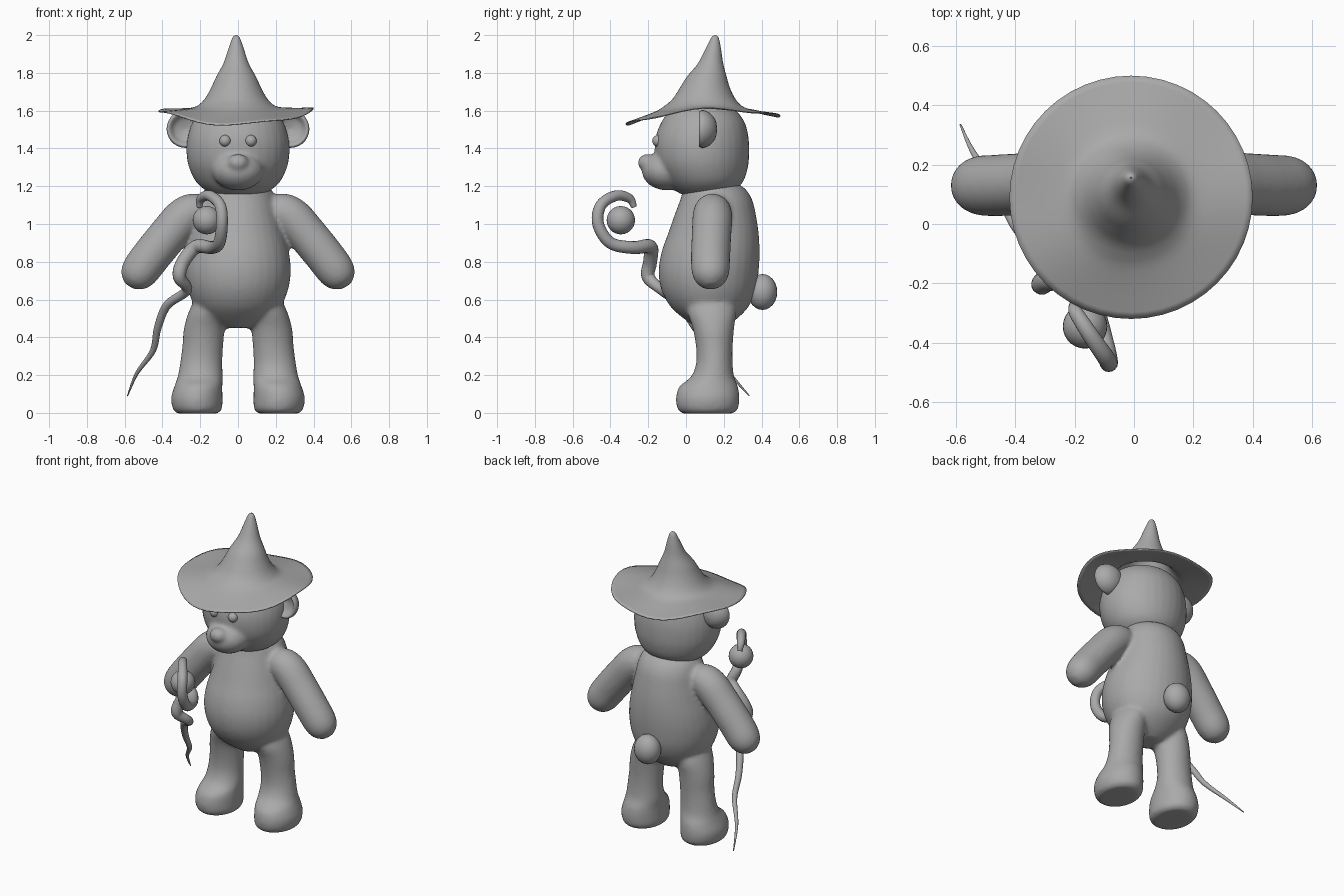
import bpy, bmesh, math
from mathutils import Vector, Matrix

if "Cube" in bpy.data.objects:
    bpy.data.objects.remove(bpy.data.objects["Cube"])

grey = bpy.data.materials.new("soft grey")
grey.diffuse_color = (0.4, 0.4, 0.4, 1)
grey.use_nodes = True
grey.node_tree.nodes["Principled BSDF"].inputs["Base Color"].default_value = grey.diffuse_color


def smooth_rows(rows, steps):
    """Catmull-Rom interpolation of every column of a short table."""
    out = []
    for i in range(len(rows) - 1):
        a, b, c, d = (rows[max(0, min(len(rows) - 1, i + k))] for k in (-1, 0, 1, 2))
        for s in range(steps):
            t = s / steps
            out.append([0.5 * (2 * q + (r - p) * t + (2 * p - 5 * q + 4 * r - u) * t * t
                               + (3 * q - p - 3 * r + u) * t ** 3)
                        for p, q, r, u in zip(a, b, c, d)])
    return out + [list(rows[-1])]


def skin(bm, rings, close=True):
    """Bridge rings of points into a surface."""
    vs = [[bm.verts.new(p) for p in ring] for ring in rings]
    n = len(vs[0])
    for a, b in zip(vs, vs[1:]):
        for i in range(n):
            bm.faces.new((a[i], a[(i + 1) % n], b[(i + 1) % n], b[i]))
    if close:
        bm.faces.new(vs[0][::-1])
        bm.faces.new(vs[-1])


def loft(bm, rows, n=32, steps=4, close=True, side=1):
    """Horizontal ellipses from rows of (x, y, z, rx, ry)."""
    rings = []
    for x, y, z, rx, ry in smooth_rows(rows, steps):
        rings.append([(side * (x + rx * math.cos(i * math.tau / n)),
                       y + ry * math.sin(i * math.tau / n), z) for i in range(n)])
    skin(bm, rings, close)


def tube(bm, rows, n=16, steps=6, side=1):
    """Round sweep along rows of (x, y, z, radius)."""
    rows = smooth_rows(rows, steps)
    pts = [Vector((side * r[0], r[1], r[2])) for r in rows]
    rings, u = [], Vector((0, 1, 0))
    for i, p in enumerate(pts):
        t = (pts[min(i + 1, len(pts) - 1)] - pts[max(i - 1, 0)]).normalized()
        u = (u - t * u.dot(t)).normalized()
        w = t.cross(u)
        r = max(rows[i][3], 0.002)
        rings.append([p + r * (u * math.cos(k * math.tau / n) + w * math.sin(k * math.tau / n))
                      for k in range(n)])
    skin(bm, rings)


def ball(bm, centre, radii, n=24):
    bmesh.ops.create_uvsphere(bm, u_segments=n, v_segments=n // 2, radius=1,
                              matrix=Matrix.Translation(centre) @ Matrix.Diagonal((*radii, 1)))


def finish(name, bm, blend=0):
    """Make the object; blend > 0 fuses overlapping parts softly."""
    bmesh.ops.recalc_face_normals(bm, faces=bm.faces)
    me = bpy.data.meshes.new(name)
    bm.to_mesh(me)
    bm.free()
    me.materials.append(grey)
    for p in me.polygons:
        p.use_smooth = True
    ob = bpy.data.objects.new(name, me)
    bpy.context.collection.objects.link(ob)
    if blend:
        m = ob.modifiers.new("fuse", 'REMESH')
        m.mode, m.voxel_size, m.use_smooth_shade = 'VOXEL', 0.013, True
        s = ob.modifiers.new("soften", 'SMOOTH')
        s.factor, s.iterations = 0.5, blend
    return ob


# Body: torso, arms and legs fused together
bm = bmesh.new()
loft(bm, [(0, .13, .45, .07, .07), (0, .13, .49, .16, .13), (0, .125, .56, .225, .205),
          (0, .12, .65, .265, .25), (0, .12, .75, .28, .265), (0, .13, .85, .27, .26),
          (0, .145, .95, .245, .24), (0, .155, 1.05, .22, .215), (0, .16, 1.13, .2, .19),
          (0, .15, 1.19, .17, .16), (0, .14, 1.23, .1, .1)])
for side in (1, -1):
    tube(bm, [(.12, .14, 1.1, .04), (.2, .14, 1.075, .09), (.28, .14, 1.04, .105),
              (.37, .135, .94, .105), (.46, .13, .83, .104), (.52, .13, .75, .1),
              (.555, .13, .7, .077), (.575, .13, .67, .03)], 24, side=side)
    loft(bm, [(.215, .115, -.004, .105, .13), (.215, .115, .02, .13, .16),
              (.218, .115, .08, .136, .168), (.21, .12, .14, .127, .155),
              (.2, .14, .19, .12, .115), (.195, .15, .26, .112, .097),
              (.187, .15, .35, .108, .097), (.178, .145, .45, .108, .11),
              (.155, .135, .55, .1, .13), (.13, .13, .65, .07, .1)], side=side)
finish("body", bm, 6)

# Head with muzzle and nose
bm = bmesh.new()
loft(bm, [(0, .1, 1.14, .06, .06), (0, .1, 1.165, .15, .14), (0, .1, 1.22, .22, .2),
          (0, .09, 1.3, .26, .238), (0, .085, 1.38, .273, .25), (0, .085, 1.46, .267, .246),
          (0, .09, 1.54, .24, .22), (0, .09, 1.61, .18, .165), (0, .09, 1.65, .08, .08)])
ball(bm, (0, -.1, 1.283), (.138, .135, .105))
ball(bm, (0, -.205, 1.325), (.056, .05, .046))
finish("head", bm, 4)

# Eyes
bm = bmesh.new()
for side in (1, -1):
    ball(bm, (side * .068, -.148, 1.44), (.031, .031, .031), 20)
finish("eyes", bm)

# Ears: bowls open to the front, as (radius, depth) profiles turned about y
for side, name in ((1, "left_ear"), (-1, "right_ear")):
    bm = bmesh.new()
    profile = smooth_rows([(.004, .165), (.05, .155), (.085, .125), (.1, .09), (.092, .07),
                           (.078, .076), (.055, .1), (.004, .115)], 3)
    skin(bm, [[(side * (.278 + r * math.cos(a * math.tau / 28)), y,
                1.503 + r * math.sin(a * math.tau / 28)) for a in range(28)]
              for r, y in profile])
    finish(name, bm)

# Hat: leaning cone flowing into a wavy brim
bm = bmesh.new()
loft(bm, [(-.01, y, z, r, r) for y, z, r in
          ((.155, 2.0, .004), (.153, 1.985, .02), (.145, 1.93, .04), (.13, 1.85, .067),
           (.11, 1.78, .105), (.1, 1.72, .133), (.095, 1.66, .168), (.09, 1.62, .215),
           (.09, 1.6, .29), (.09, 1.58, .41))], 48, 4, close=False)
for v in bm.verts:
    x, y = v.co.x + .01, v.co.y - .09
    a, w = math.atan2(y, x), max(0, (math.hypot(x, y) - .2) / .21)
    if v.co.z < 1.66:
        v.co.z += w * (.028 * math.cos(2 * a) + .022 * math.sin(a) + .008 * math.cos(5 * a))
hat = finish("hat", bm)
hat.modifiers.new("thickness", 'SOLIDIFY').thickness = 0.006

# Stub tail
bm = bmesh.new()
ball(bm, (0, .405, .64), (.085, .078, .095))
finish("tail", bm)

# Curling staff with a ball held in its hook
bm = bmesh.new()
tube(bm, [(-.585, .335, .09, .003), (-.535, .23, .21, .01), (-.45, .13, .33, .016),
          (-.425, .05, .45, .02), (-.375, -.03, .57, .023), (-.27, -.13, .65, .026),
          (-.31, -.2, .72, .035), (-.29, -.19, .8, .037), (-.22, -.19, .88, .037),
          (-.14, -.28, .875, .034), (-.1, -.4, .9, .032), (-.085, -.465, 1.0, .031),
          (-.095, -.45, 1.1, .03), (-.15, -.37, 1.15, .028), (-.195, -.3, 1.135, .024),
          (-.205, -.275, 1.09, .015)], 16)
finish("staff", bm)
bm = bmesh.new()
ball(bm, (-.165, -.345, 1.02), (.075, .075, .075), 28)
finish("staff_ball", bm)
